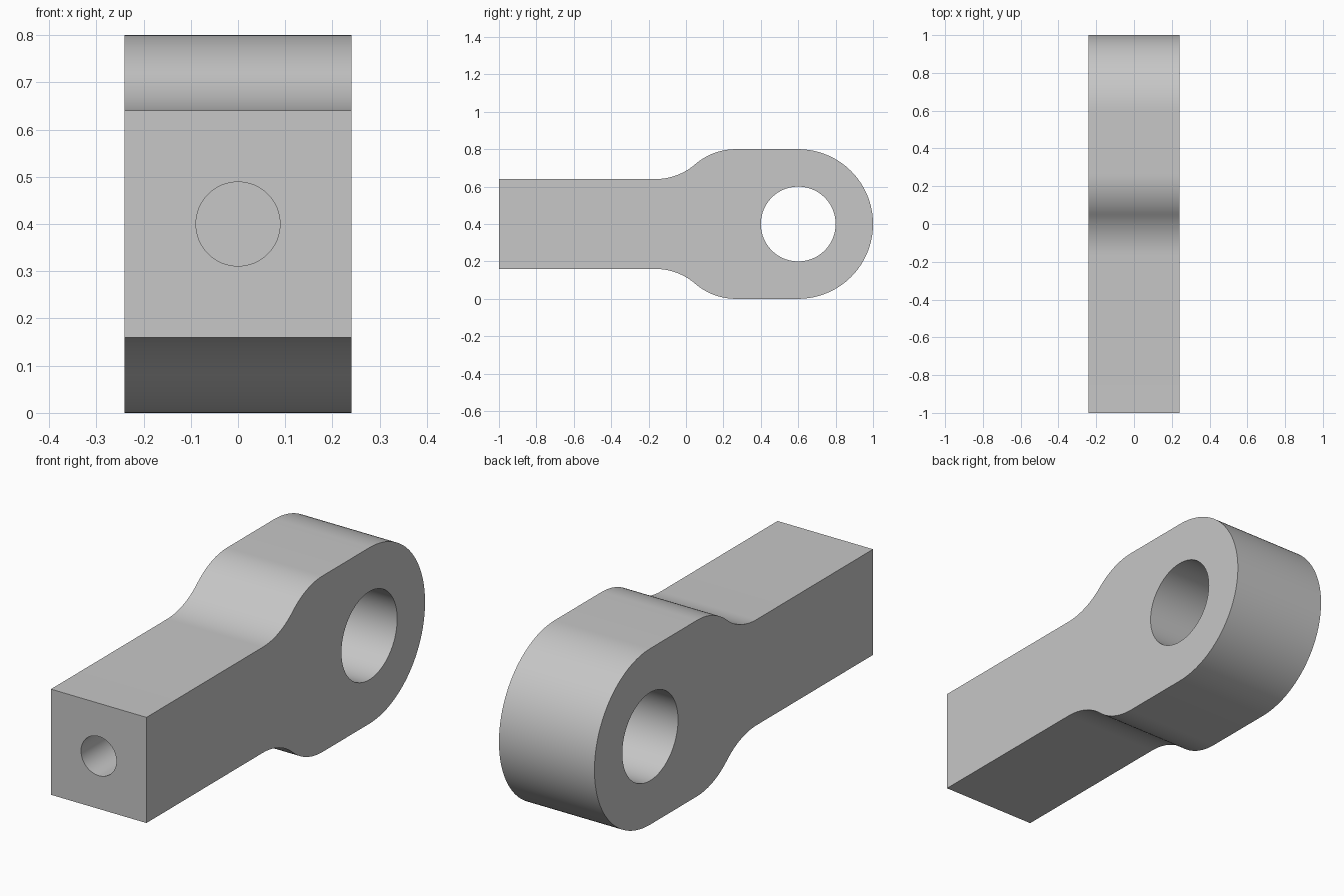
import bpy
import bmesh
from math import atan, cos, sin, pi, radians
from mathutils import Matrix, Vector

cube = bpy.data.objects.get("Cube")
if cube:
    bpy.data.objects.remove(cube, do_unlink=True)

HALF_WIDTH = 0.24
EYE_Y, MID_Z, EYE_R = 0.6, 0.4, 0.4
SHANK_HALF = 0.24
NECK_START, NECK_END = -0.165, 0.265

steel = bpy.data.materials.new("light_grey_metal")
steel.use_nodes = True
grey = (0.57, 0.57, 0.57, 1)
steel.diffuse_color = grey
steel.node_tree.nodes["Principled BSDF"].inputs["Base Color"].default_value = grey


def make_object(name, bm):
    mesh = bpy.data.meshes.new(name)
    bmesh.ops.recalc_face_normals(bm, faces=bm.faces)
    bm.to_mesh(mesh)
    bm.free()
    mesh.materials.append(steel)
    obj = bpy.data.objects.new(name, mesh)
    bpy.context.collection.objects.link(obj)
    return obj


def cylinder(name, radius, length, centre, rotation):
    bm = bmesh.new()
    bmesh.ops.create_cone(bm, cap_ends=True, segments=96, radius1=radius,
                          radius2=radius, depth=length,
                          matrix=Matrix.Translation(centre) @ rotation)
    obj = make_object(name, bm)
    obj.hide_render = True
    return obj


def upper_profile():
    """Shank edge, two tangent neck arcs, then the quarter round of the eye."""
    run, rise = NECK_END - NECK_START, EYE_R - SHANK_HALF
    angle = 2 * atan(rise / run)
    radius = run / (2 * sin(angle))
    steps = 14
    pts = [(-1, SHANK_HALF)]
    for i in range(steps + 1):
        a = angle * i / steps
        pts.append((NECK_START + radius * sin(a), SHANK_HALF + radius * (1 - cos(a))))
    for i in range(steps - 1, -1, -1):
        a = angle * i / steps
        pts.append((NECK_END - radius * sin(a), EYE_R - radius * (1 - cos(a))))
    for i in range(32):
        a = pi / 2 * (1 - i / 32)
        pts.append((EYE_Y + EYE_R * cos(a), EYE_R * sin(a)))
    return pts


# Rod body: mirrored profile extruded across the width
top = upper_profile()
outline = top + [(1, 0)] + [(y, -z) for y, z in reversed(top)]
bm = bmesh.new()
face = bm.faces.new([bm.verts.new((-HALF_WIDTH, y, MID_Z + z)) for y, z in outline])
extruded = bmesh.ops.extrude_face_region(bm, geom=[face], use_keep_orig=True)
moved = [g for g in extruded["geom"] if isinstance(g, bmesh.types.BMVert)]
bmesh.ops.translate(bm, verts=moved, vec=(2 * HALF_WIDTH, 0, 0))
body = make_object("rod_end_body", bm)

# Cross hole through the eye, and blind bore in the shank end
cutters = [
    cylinder("eye_hole_cutter", 0.2, 1, Vector((0, EYE_Y, MID_Z)),
             Matrix.Rotation(pi / 2, 4, "Y")),
    cylinder("shank_bore_cutter", 0.089, 1, Vector((0, -0.7, MID_Z)),
             Matrix.Rotation(pi / 2, 4, "X")),
]
bpy.ops.object.select_all(action="DESELECT")
body.select_set(True)
bpy.context.view_layer.objects.active = body
for cutter in cutters:
    mod = body.modifiers.new(cutter.name, "BOOLEAN")
    mod.operation = "DIFFERENCE"
    mod.solver = "EXACT"
    mod.object = cutter
    bpy.ops.object.modifier_apply(modifier=mod.name)
    bpy.data.objects.remove(cutter, do_unlink=True)

bpy.ops.object.shade_smooth_by_angle(angle=radians(30))
